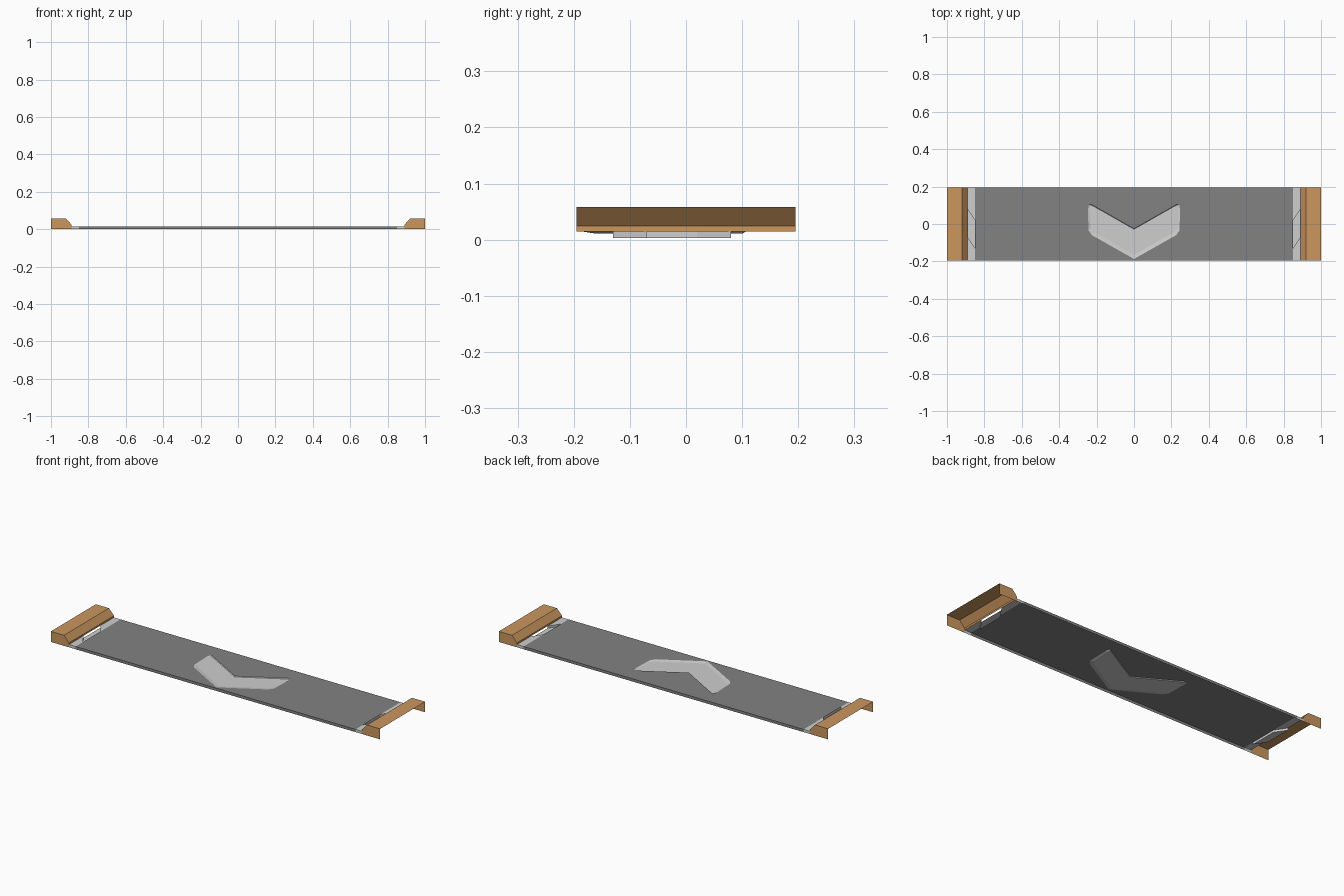
import bpy, bmesh
from mathutils import Vector

if "Cube" in bpy.data.objects:
    bpy.data.objects.remove(bpy.data.objects["Cube"])

W = 0.195      # half width
Z = 0.015      # deck height
XR, XC = 0.85, 0.89   # end of dark deck, start of curb


def material(name, rgb):
    m = bpy.data.materials.new(name)
    m.diffuse_color = (*rgb, 1)
    m.use_nodes = True
    m.node_tree.nodes["Principled BSDF"].inputs["Base Color"].default_value = m.diffuse_color
    return m


wood = material("wood_orange", (0.60, 0.31, 0.115))
dark = material("deck_grey", (0.225, 0.225, 0.225))
light = material("light_grey", (0.62, 0.62, 0.62))


def finish(name, bm, mat):
    bmesh.ops.remove_doubles(bm, verts=bm.verts, dist=1e-5)
    me = bpy.data.meshes.new(name)
    bm.to_mesh(me)
    bm.free()
    me.materials.append(mat)
    bpy.context.collection.objects.link(bpy.data.objects.new(name, me))


def face(bm, pts, facing):
    """Add one polygon whose normal points towards 'facing'."""
    f = bm.faces.new([bm.verts.new(p) for p in pts])
    f.normal_update()
    if f.normal.dot(Vector(facing)) < 0:
        f.normal_flip()


def skirts(bm, x0, x1):
    for s in (-1, 1):
        face(bm, [(x0, s * W, 0), (x1, s * W, 0), (x1, s * W, Z), (x0, s * W, Z)], (0, s, 0))


def mirrored(half):
    """Half outline from bottom centre to top centre -> full outline."""
    return half + [(-x, y) for x, y in reversed(half[1:-1])]


# Chevron outline at deck level and its sunken floor
rim = mirrored([(0, -0.187), (0.225, -0.06), (0.243, -0.035), (0.247, 0.085),
                (0.24, 0.107), (0.225, 0.103), (0, -0.025)])
floor = mirrored([(0, -0.165), (0.215, -0.042), (0.23, -0.02), (0.24, 0.085),
                  (0.235, 0.102), (0.225, 0.1), (0, -0.028)])
ZF = 0.0115

# Dark deck with a chevron-shaped hole
bm = bmesh.new()
edges = []
for loop in ([(-XR, -W), (XR, -W), (XR, W), (-XR, W)], rim):
    vs = [bm.verts.new((x, y, Z)) for x, y in loop]
    edges += [bm.edges.new((a, b)) for a, b in zip(vs, vs[1:] + vs[:1])]
bmesh.ops.triangle_fill(bm, edges=edges, use_beauty=True, normal=(0, 0, 1))
for f in bm.faces:
    f.normal_update()
    if f.normal.z < 0:
        f.normal_flip()
skirts(bm, -XR, XR)
finish("deck", bm, dark)

# Sunken chevron with sloped rim
bm = bmesh.new()
face(bm, [(x, y, ZF) for x, y in floor], (0, 0, 1))
n = len(rim)
for i in range(n):
    j = (i + 1) % n
    face(bm, [(*rim[i], Z), (*rim[j], Z), (*floor[j], ZF), (*floor[i], ZF)], (0, 0, 1))
finish("chevron", bm, light)

for side, s in (("left", -1), ("right", 1)):
    # Light end strip with a slanted notch
    bm = bmesh.new()
    a, b, c, d = (s * XR, -0.13), (s * XC, -0.07), (s * XC, 0.08), (s * XR, 0.02)
    up = (0, 0, 1)
    face(bm, [(s * XR, -W, Z), (s * XC, -W, Z), (*b, Z), (*a, Z)], up)
    face(bm, [(s * XR, W, Z), (s * XC, W, Z), (*c, Z), (*d, Z)], up)
    zn = 0.003
    face(bm, [(*p, zn) for p in (a, b, c, d)], up)
    for p, q, facing in ((a, b, (0, 1, 0)), (c, d, (0, -1, 0)), (d, a, (s, 0, 0))):
        face(bm, [(*p, Z), (*q, Z), (*q, zn), (*p, zn)], facing)
    skirts(bm, s * XR, s * XC)
    finish(side + "_end_strip", bm, light)

    # Curb shell, open underneath and at its outer end
    bm = bmesh.new()
    prof = [(XC, Z), (XC, 0.024), (0.92, 0.058), (1.0, 0.058)]
    for (x0, z0), (x1, z1) in zip(prof, prof[1:]):
        face(bm, [(s * x0, -W, z0), (s * x1, -W, z1), (s * x1, W, z1), (s * x0, W, z0)],
             (-s, 0, 1))
    for e in (-1, 1):
        pts = [(XC, 0)] + prof + [(1.0, 0)]
        face(bm, [(s * x, e * W, z) for x, z in pts], (0, e, 0))
    finish(side + "_curb", bm, wood)
